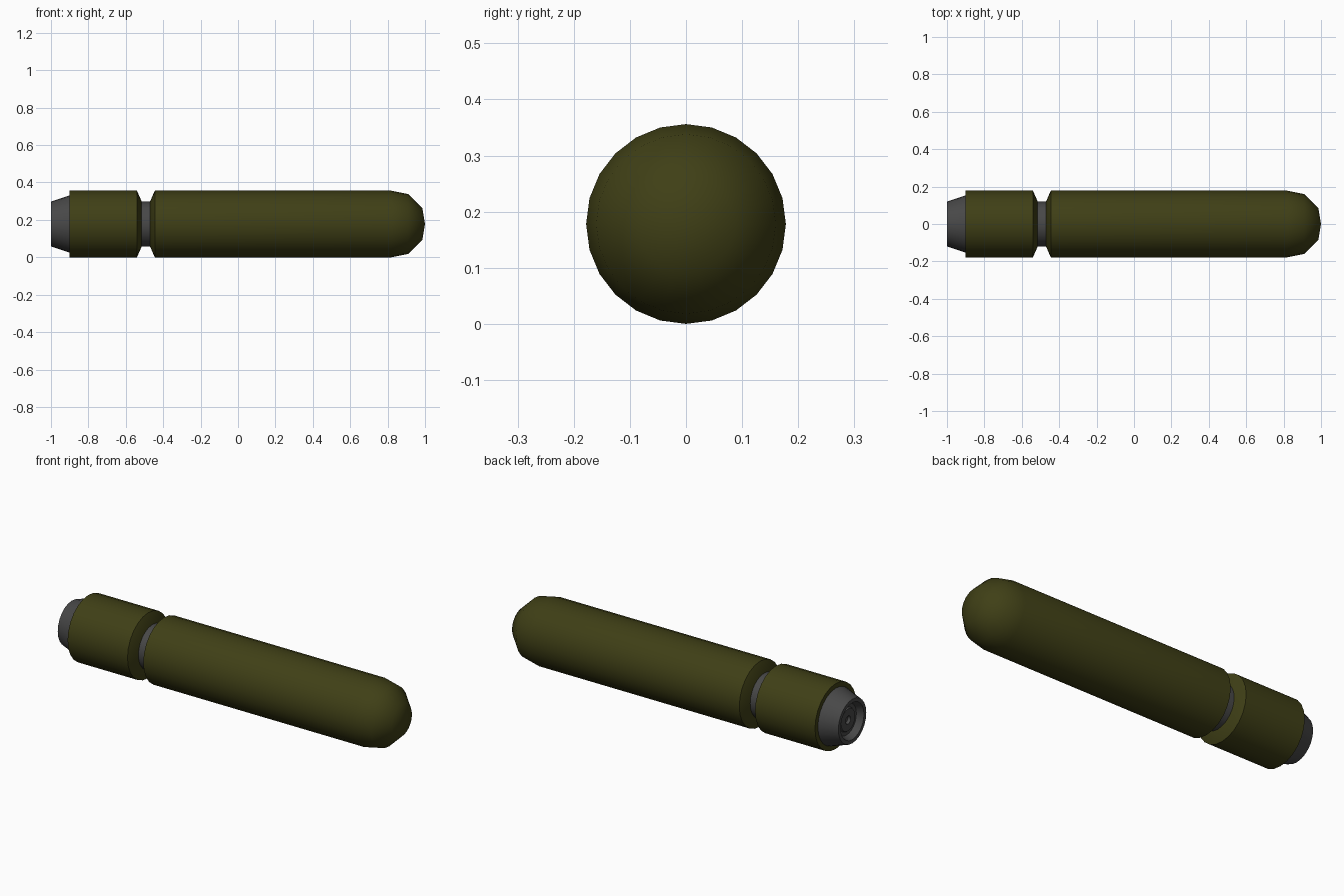
import bpy, bmesh, math

if "Cube" in bpy.data.objects:
    bpy.data.objects.remove(bpy.data.objects["Cube"])

SIDES = 24
R = 0.178


def material(name, color):
    m = bpy.data.materials.new(name)
    m.diffuse_color = (*color, 1)
    m.use_nodes = True
    m.node_tree.nodes["Principled BSDF"].inputs["Base Color"].default_value = m.diffuse_color
    return m


def lathe(name, profile, mat, angle=35):
    """Spin an (x, radius) profile around the long axis."""
    bm = bmesh.new()
    rings = []
    for x, r in profile:
        if r == 0:
            rings.append([bm.verts.new((x, 0, R))])
            continue
        rings.append([bm.verts.new((x, r * math.sin(2 * math.pi * i / SIDES),
                                    R + r * math.cos(2 * math.pi * i / SIDES)))
                      for i in range(SIDES)])
    for a, b in zip(rings, rings[1:]):
        for i in range(SIDES):
            j = (i + 1) % SIDES
            quad = [a[i % len(a)], a[j % len(a)], b[j % len(b)], b[i % len(b)]]
            bm.faces.new(list(dict.fromkeys(quad)))
    bmesh.ops.recalc_face_normals(bm, faces=bm.faces)
    mesh = bpy.data.meshes.new(name)
    bm.to_mesh(mesh)
    bm.free()
    mesh.materials.append(mat)
    ob = bpy.data.objects.new(name, mesh)
    bpy.context.collection.objects.link(ob)
    bpy.ops.object.select_all(action='DESELECT')
    ob.select_set(True)
    bpy.context.view_layer.objects.active = ob
    bpy.ops.object.shade_smooth_by_angle(angle=math.radians(angle))
    return ob


olive = material("olive_paint", (0.05, 0.05, 0.008))
metal = material("dark_metal", (0.065, 0.065, 0.065))

# Long body with rounded nose
lathe("front_body", [(-0.47, 0), (-0.47, 0.12), (-0.445, R), (0.82, R),
                     (0.91, 0.16), (0.985, 0.087), (1.0, 0)], olive, 50)

# Narrow neck between the two sections
lathe("neck_ring", [(-0.515, 0), (-0.515, 0.12), (-0.47, 0.12), (-0.47, 0)], metal)

# Short rear section
lathe("rear_body", [(-0.9, 0), (-0.9, R), (-0.54, R), (-0.515, 0.12),
                    (-0.515, 0)], olive)

# Tapered tail cap with stepped recess and central pin hole
lathe("tail_cap", [(-0.9, 0), (-0.9, 0.153), (-1.0, 0.12), (-1.0, 0.1),
                   (-0.965, 0.085), (-0.965, 0.065), (-0.975, 0.06),
                   (-0.975, 0.022), (-0.96, 0.018), (-0.96, 0)], metal, 25)
